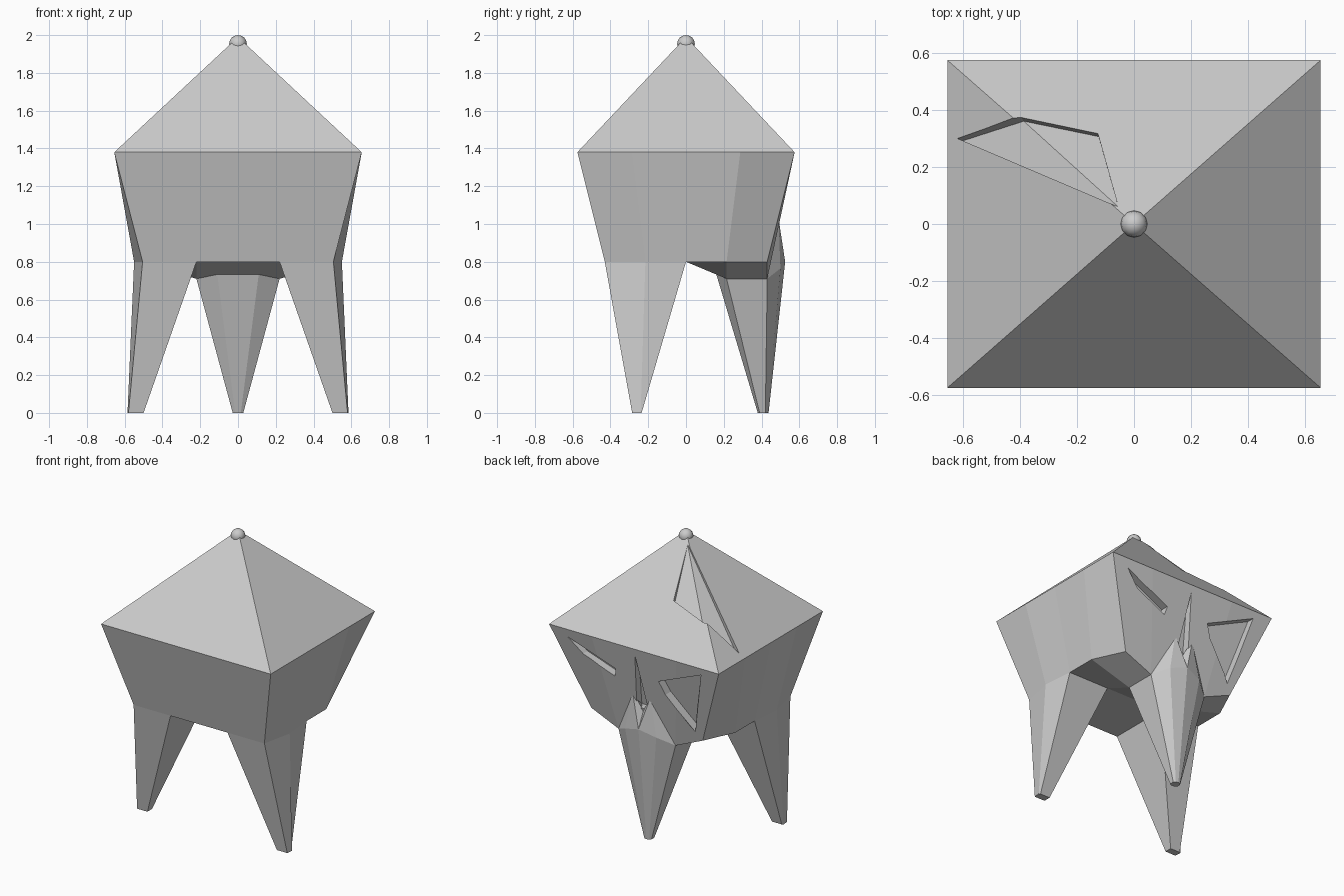
import bpy, bmesh
from mathutils import Vector

if "Cube" in bpy.data.objects:
    bpy.data.objects.remove(bpy.data.objects["Cube"])

grey = bpy.data.materials.new("plain_grey")
grey.diffuse_color = (0.6, 0.6, 0.6, 1)
grey.use_nodes = True
grey.node_tree.nodes["Principled BSDF"].inputs["Base Color"].default_value = grey.diffuse_color


def make(name, verts, faces):
    """Mesh object from points and faces, with welded points and outward normals."""
    me = bpy.data.meshes.new(name)
    me.from_pydata([tuple(v) for v in verts], [], faces)
    bm = bmesh.new()
    bm.from_mesh(me)
    bmesh.ops.remove_doubles(bm, verts=bm.verts, dist=0.0005)
    bmesh.ops.recalc_face_normals(bm, faces=bm.faces)
    bm.to_mesh(me)
    bm.free()
    me.materials.append(grey)
    ob = bpy.data.objects.new(name, me)
    bpy.context.collection.objects.link(ob)
    return ob


def loft(a, b):
    """Closed solid between two loops of equal length."""
    n = len(a)
    sides = [(i, (i + 1) % n, n + (i + 1) % n, n + i) for i in range(n)]
    return list(a) + list(b), sides + [tuple(range(n)), tuple(range(n, 2 * n))]


def cut(target, name, verts, faces):
    """Carve a recess out of the target."""
    tool = make(name, verts, faces)
    tool.hide_render = True
    mod = target.modifiers.new(name, 'BOOLEAN')
    mod.operation = 'DIFFERENCE'
    mod.solver = 'EXACT'
    mod.object = tool
    bpy.context.view_layer.objects.active = target
    bpy.ops.object.modifier_apply(modifier=mod.name)
    bpy.data.objects.remove(tool)


# head: square rim, pointed roof, tapered walls and a dropped underside at the back
RX, RY, RZ = 0.655, 0.575, 1.38
rows = list(zip((-0.43, -0.215, 0, 0.215, 0.43), (0.505, 0.55, 0.53, 0.53, 0.43)))
verts = []
for j, (y, w) in enumerate(rows):
    for i, x in enumerate((-w, -0.22, 0, 0.22, w)):
        verts.append((x, y, 0.71 if 1 <= i <= 3 and j >= 3 else 0.8))
faces = [(5 * j + i, 5 * j + i + 1, 5 * j + i + 6, 5 * j + i + 5)
         for j in range(4) for i in range(4)]
border = [(i, 0) for i in range(4)] + [(4, j) for j in range(4)] + \
         [(4 - i, 4) for i in range(4)] + [(0, 4 - j) for j in range(4)]
verts += [(RX * (i - 2) / 2, RY * (j - 2) / 2, RZ) for i, j in border]
for k in range(16):
    n = (k + 1) % 16
    p, q = (5 * border[m][1] + border[m][0] for m in (k, n))
    faces.append((p, q, 25 + n, 25 + k))
verts.append((0, 0, 1.99))
for s in range(0, 16, 4):
    faces.append(tuple(25 + (s + m) % 16 for m in range(5)) + (41,))
head = make("head", verts, faces)


# carved eyes and nose slit in the back wall
def wall_y(z):
    return 0.43 + 0.145 * (z - 0.8) / 0.58


def carve_wall(name, outline, depth):
    outer = [(x, wall_y(z) + 0.1, z) for x, z in outline]
    inner = [(x, wall_y(z) - depth, z) for x, z in outline]
    cut(head, name, *loft(outer, inner))


carve_wall("eye_right", [(0.52, 1.32), (0.17, 1.18), (0.185, 1.12), (0.42, 1.22)], 0.05)
carve_wall("eye_left", [(-0.51, 1.33), (-0.16, 1.18), (-0.2, 1.09), (-0.39, 0.86)], 0.05)
carve_wall("nose_slit", [(0, 1.33), (0.045, 0.93), (-0.045, 0.93)], 0.04)


# wedge-shaped dent along one roof ridge, deepest at its outer end
def roof_z(x, y):
    return 1.99 - 0.61 * max(abs(x) / RX, abs(y) / RY)


start = (-0.055, 0.06)
rim = [(-0.635, 0.312), (-0.405, 0.388), (-0.13, 0.33)]
top = [Vector((x, y, roof_z(x, y) + 0.06)) for x, y in rim]
low = [Vector((x * 0.955, y * 0.93, roof_z(x, y) - 0.025)) for x, y in rim]
tip = [Vector((*start, roof_z(*start) + d)) for d in (0.06, -0.002)]
cut(head, "roof_dent", tip + top + low,
    [(0, 2, 3), (0, 3, 4), (1, 6, 5), (1, 7, 6), (2, 5, 6, 3), (3, 6, 7, 4),
     (0, 1, 5, 2), (0, 4, 7, 1)])

# tiny rounded knob at the peak
bpy.ops.mesh.primitive_uv_sphere_add(segments=12, ring_count=8, radius=0.047,
                                     location=(0, 0, 1.953))
knob = bpy.context.object
knob.name = "peak_knob"
knob.data.materials.append(grey)
bpy.ops.object.shade_smooth_by_angle()

# pair of front legs
for side, s in (("right", 1), ("left", -1)):
    hip = [(0.22, -0.43), (0.505, -0.43), (0.55, -0.215), (0.53, 0), (0.22, 0)]
    foot = [(0.5, -0.285), (0.58, -0.285), (0.585, -0.24), (0.575, -0.235), (0.5, -0.235)]
    make("front_leg_" + side, *loft([(s * x, y, 0.8) for x, y in hip],
                                    [(s * x, y, 0) for x, y in foot]))

# back leg
jaw = [(0.22, 0.43, 0.71), (0.12, 0.5, 0.765), (0, 0.525, 0.8), (-0.12, 0.5, 0.765),
       (-0.22, 0.43, 0.71), (-0.22, 0.215, 0.71), (-0.11, 0.16, 0.735),
       (0.11, 0.16, 0.735), (0.22, 0.215, 0.71)]
foot = [(0.028, 0.42), (0.018, 0.433), (0, 0.437), (-0.018, 0.433), (-0.028, 0.42),
        (-0.028, 0.39), (-0.015, 0.38), (0.015, 0.38), (0.028, 0.39)]
make("back_leg", *loft(jaw, [(x, y, 0) for x, y in foot]))

# muzzle: two peaks rising from the back leg onto the wall
peaks = [(0.07, 0.49, 1.03), (0, 0.47, 0.91), (-0.07, 0.49, 1.03)]
inner = [(0, 0.35, 0.8)]
make("muzzle", jaw[:5] + peaks + inner,
     [(0, 1, 5), (1, 2, 5), (2, 6, 5), (2, 7, 6), (2, 3, 7), (3, 4, 7),
      (0, 5, 8), (5, 6, 8), (6, 7, 8), (7, 4, 8), (4, 3, 2, 8), (2, 1, 0, 8)])
